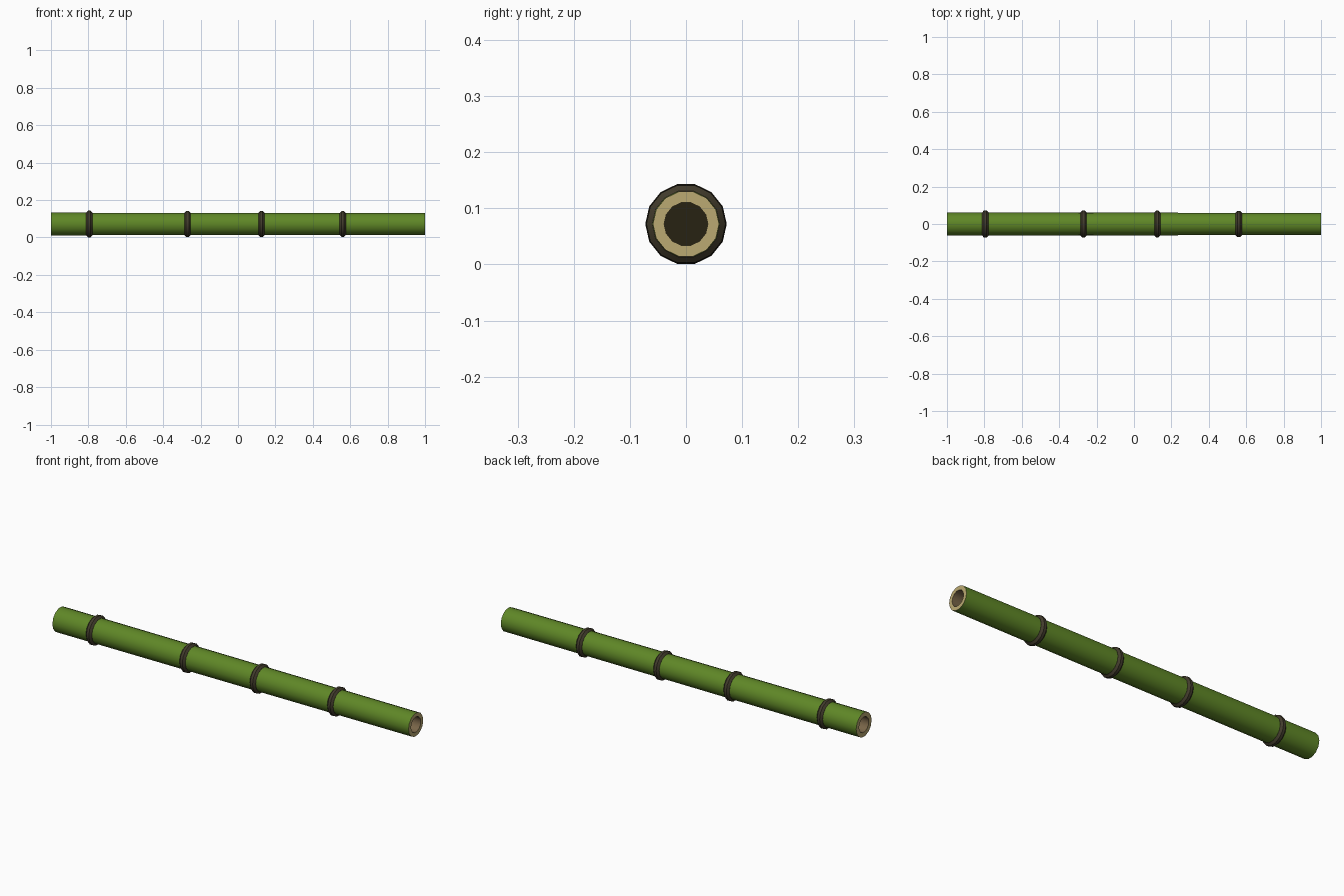
import bpy, bmesh, math

if "Cube" in bpy.data.objects:
    bpy.data.objects.remove(bpy.data.objects["Cube"])

SIDES = 14
AXIS_Z = 0.072


def material(name, rgb):
    m = bpy.data.materials.new(name)
    m.diffuse_color = (*rgb, 1)
    m.use_nodes = True
    m.node_tree.nodes["Principled BSDF"].inputs["Base Color"].default_value = m.diffuse_color
    return m


GREEN = material("bamboo green", (0.115, 0.243, 0.020))
TAN = material("cut tan", (0.50, 0.40, 0.17))
BROWN = material("inner brown", (0.19, 0.13, 0.065))
DARK = material("node dark brown", (0.054, 0.044, 0.025))
HOLLOW = material("hollow dark", (0.020, 0.016, 0.006))


def lathe(name, profile, mats, closed=False):
    """Revolve (x, radius, material slot) points about the x axis; radius 0 is a pole."""
    bm = bmesh.new()
    rings = []
    for x, r, _ in profile:
        if r == 0:
            rings.append([bm.verts.new((x, 0, AXIS_Z))] * SIDES)
            continue
        ring = []
        for i in range(SIDES):
            a = 2 * math.pi * i / SIDES
            ring.append(bm.verts.new((x, r * math.cos(a), AXIS_Z + r * math.sin(a))))
        rings.append(ring)
    for k in range(len(rings) if closed else len(rings) - 1):
        a, b = rings[k], rings[(k + 1) % len(rings)]
        for i in range(SIDES):
            j = (i + 1) % SIDES
            quad = list(dict.fromkeys((a[i], a[j], b[j], b[i])))
            bm.faces.new(quad).material_index = profile[k][2]
    bmesh.ops.recalc_face_normals(bm, faces=bm.faces)
    me = bpy.data.meshes.new(name)
    bm.to_mesh(me)
    bm.free()
    for m in mats:
        me.materials.append(m)
    ob = bpy.data.objects.new(name, me)
    bpy.context.collection.objects.link(ob)
    bpy.ops.object.select_all(action='DESELECT')
    ob.select_set(True)
    bpy.context.view_layer.objects.active = ob
    bpy.ops.object.shade_smooth_by_angle(angle=math.radians(40))


def stem_radius(x):
    return 0.0620 - 0.0015 * (x + 1)


# Hollow tapered stem: inner wall and floor at each end, cut rims, outer skin
BORE, DEPTH = 0.039, 0.12
lathe("bamboo_stem", [
    (-1 + DEPTH, 0, 3), (-1 + DEPTH, BORE, 2), (-1, BORE, 1),
    (-1, stem_radius(-1), 0), (1, stem_radius(1), 1),
    (1, BORE, 2), (1 - DEPTH, BORE, 3), (1 - DEPTH, 0, 3),
], [GREEN, TAN, BROWN, HOLLOW])

# Rounded node rings around the stem
for n, x in enumerate((-0.795, -0.27, 0.125, 0.56), 1):
    minor = 0.018
    major = stem_radius(x) + 0.011 - minor
    points = [(x + minor * math.cos(a), major + minor * math.sin(a), 0)
              for a in (2 * math.pi * (k + 0.5) / 8 for k in range(8))]
    points = [(px, major + (pr - major) / math.cos(math.pi / 8), s) for px, pr, s in points]
    lathe(f"node_ring_{n}", points, [DARK], closed=True)
